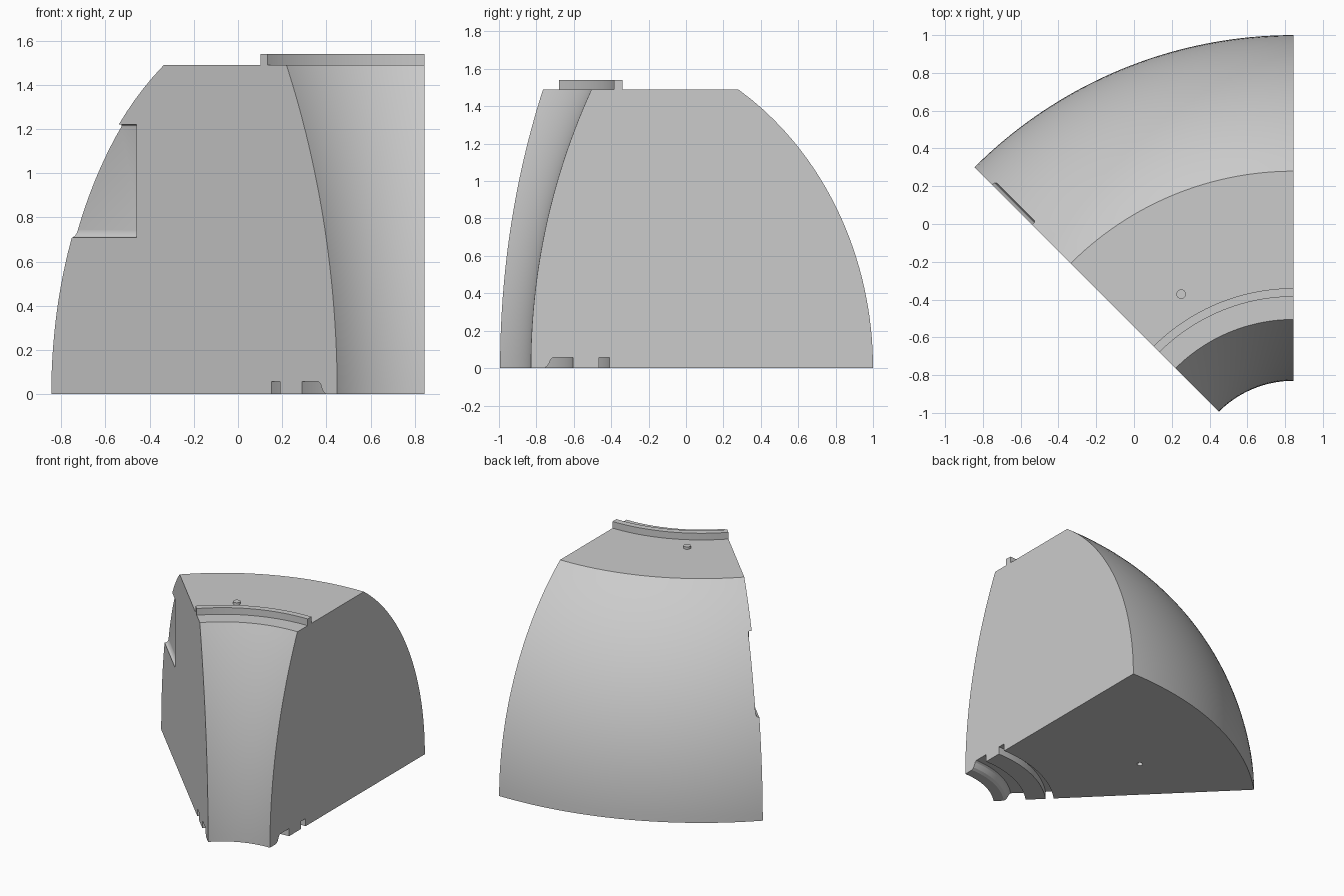
import bpy, bmesh, math
from mathutils import Vector

if "Cube" in bpy.data.objects:
    bpy.data.objects.remove(bpy.data.objects["Cube"], do_unlink=True)

AXIS = Vector((0.845, -1.39, 0))   # vertical axis the wedge is swept around
TOP = 1.49
STEPS = 48

grey = bpy.data.materials.new("light_grey")
grey.use_nodes = True
colour = (0.6, 0.6, 0.6, 1)
grey.diffuse_color = colour
grey.node_tree.nodes["Principled BSDF"].inputs["Base Color"].default_value = colour


def polar(r, angle, z):
    """Point at radius r, turned by angle from +y towards -x."""
    return AXIS + Vector((-r * math.sin(angle), r * math.cos(angle), z))


def loft(name, rings):
    """Closed solid skinned through matching rings, with flat end caps."""
    bm = bmesh.new()
    loops = [[bm.verts.new(p) for p in ring] for ring in rings]
    n = len(loops[0])
    for a, b in zip(loops, loops[1:]):
        for i in range(n):
            j = (i + 1) % n
            bm.faces.new((a[i], a[j], b[j], b[i]))
    bm.faces.new(loops[0])
    bm.faces.new(loops[-1])
    bmesh.ops.recalc_face_normals(bm, faces=bm.faces)
    mesh = bpy.data.meshes.new(name)
    bm.to_mesh(mesh)
    bm.free()
    obj = bpy.data.objects.new(name, mesh)
    bpy.context.collection.objects.link(obj)
    mesh.materials.append(grey)
    return obj


def pin(name, r, radius, z0, z1):
    centre = polar(r, math.radians(30.3), 0)
    circle = [math.tau * i / 32 for i in range(32)]
    return loft(name, [[centre + Vector((radius * math.cos(t), radius * math.sin(t), z))
                        for t in circle] for z in (z0, z1)])


def cut(target, cutter):
    cutter.hide_render = True
    mod = target.modifiers.new("cut", "BOOLEAN")
    mod.operation = "DIFFERENCE"
    mod.solver = "EXACT"
    mod.object = cutter
    select(target)
    bpy.ops.object.modifier_apply(modifier=mod.name)
    bpy.data.objects.remove(cutter, do_unlink=True)


def select(obj):
    bpy.ops.object.select_all(action="DESELECT")
    obj.select_set(True)
    bpy.context.view_layer.objects.active = obj


# Cross-section: underside with two grooves, domed outside, ridge, curved inside
levels = [TOP * i / 28 for i in range(29)]
inner = [(0.56 + 3.58 - math.sqrt(3.58 ** 2 - z * z), z) for z in levels]
outer = [(2.39 - 1.565 * (1 - math.sqrt(1 - (z / 1.77) ** 2)), z) for z in levels]
wide_groove = [(0.632, 0), (0.65, 0.012), (0.66, 0.03), (0.667, 0.047),
               (0.68, 0.057), (0.785, 0.057), (0.785, 0)]
narrow_groove = [(0.925, 0), (0.925, 0.057), (0.982, 0.057), (0.982, 0)]
ridge = [(1.05, TOP), (1.05, 1.54), (1.005, 1.54), (1.005, TOP)]
section = [inner[0]] + wide_groove + narrow_groove + outer + ridge + inner[:0:-1]

# Wedge body, an eighth of a turn
angles = [math.pi / 4 * i / STEPS for i in range(STEPS + 1)]
body = loft("wedge_body", [[polar(r, a, z) for r, z in section] for a in angles])

# Shallow recess in the slanted side face, with filleted floor
recess = [(-0.02, 0.71), (0.005, 0.71), (0.015, 0.715), (0.022, 0.726), (0.025, 0.742),
          (0.025, 1.208), (0.023, 1.215), (0.018, 1.22), (-0.02, 1.22)]
inward = Vector((1, 1, 0)).normalized()
cut(body, loft("recess_cutter", [[polar(r, math.pi / 4, z) + inward * d for d, z in recess]
                                 for r in (1.845, 2.6)]))

# Locating hole underneath and matching peg on top
cut(body, pin("hole_cutter", 1.68, 0.02, -0.05, 0.04))
peg = pin("locating_peg", 1.18, 0.025, TOP - 0.01, TOP + 0.018)

for obj in (body, peg):
    select(obj)
    bpy.ops.object.shade_smooth_by_angle(angle=math.radians(25))
